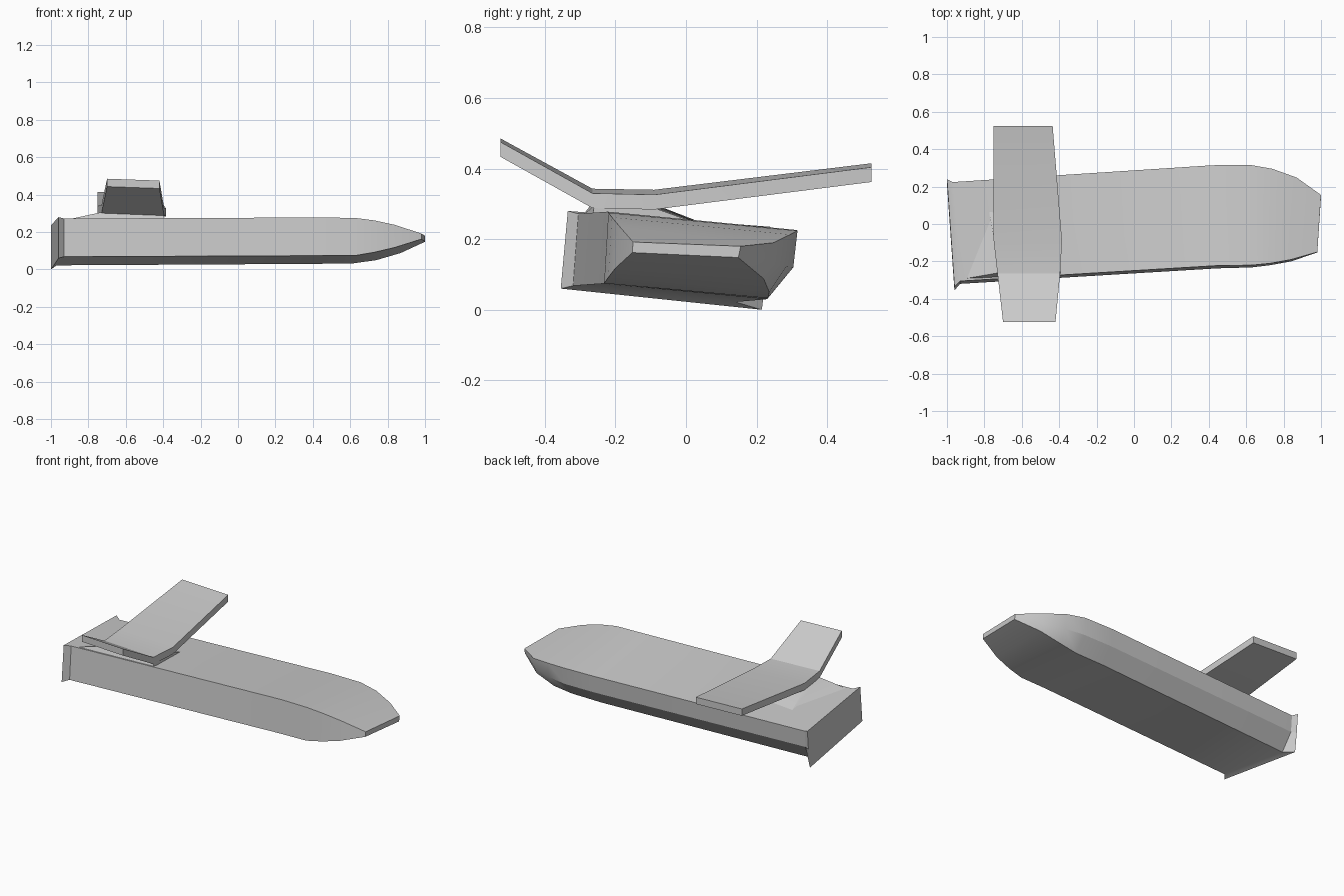
import bpy
import bmesh
from math import radians

cube = bpy.data.objects.get("Cube")
if cube:
    bpy.data.objects.remove(cube, do_unlink=True)

grey = bpy.data.materials.new("plain grey")
grey.use_nodes = True
grey.diffuse_color = (0.6, 0.6, 0.6, 1)
grey.node_tree.nodes["Principled BSDF"].inputs["Base Color"].default_value = (0.6, 0.6, 0.6, 1)


def loft(name, rings):
    """Skin a closed solid through matching rings of points."""
    bm = bmesh.new()
    rows = [[bm.verts.new(p) for p in ring] for ring in rings]
    count = len(rows[0])
    for a, b in zip(rows, rows[1:]):
        for i in range(count):
            j = (i + 1) % count
            bm.faces.new((a[i], a[j], b[j], b[i]))
    bm.faces.new(rows[0])
    bm.faces.new(rows[-1])
    bmesh.ops.recalc_face_normals(bm, faces=bm.faces)
    mesh = bpy.data.meshes.new(name)
    bm.to_mesh(mesh)
    bm.free()
    mesh.materials.append(grey)
    obj = bpy.data.objects.new(name, mesh)
    bpy.context.collection.objects.link(obj)
    bpy.ops.object.select_all(action="DESELECT")
    obj.select_set(True)
    bpy.context.view_layer.objects.active = obj
    bpy.ops.object.shade_smooth_by_angle(angle=radians(25))
    return obj


# Hull: each station has x at its two sides, then (y, z) of the deck edge,
# keel edge, chamfer bottom, chamfer top and far deck edge
stations = [
    (-.96, -1.0, (-.335, .28), (-.355, .06), (.215, .0), (.23, .12), (.24, .235)),
    (-.93, -.97, (-.305, .272), (-.32, .068), (.14, .022), (.215, .12), (.224, .222)),
    (.45, .42, (-.222, .278), (-.237, .074), (.23, .03), (.302, .12), (.314, .226)),
    (.63, .62, (-.22, .275), (-.232, .075), (.232, .033), (.304, .12), (.316, .224)),
    (.73, .74, (-.21, .262), (-.22, .092), (.236, .05), (.284, .122), (.295, .213)),
    (.84, .87, (-.19, .238), (-.2, .118), (.22, .088), (.24, .13), (.248, .19)),
    (.98, 1.0, (-.15, .192), (-.152, .162), (.148, .148), (.151, .16), (.155, .18)),
]
rings = []
for near_x, far_x, *section in stations:
    rings.append([(near_x if i < 2 else far_x, y, z) for i, (y, z) in enumerate(section)])
loft("hull", rings)

# Wing: trailing x, leading x, y, top height at trailing and leading edges
thickness = .042
spans = [
    (-.70, -.42, -.525, .485, .475),
    (-.73, -.395, -.265, .343, .33),
    (-.75, -.385, -.09, .34, .326),
    (-.75, -.435, .525, .415, .404),
]
loft("wing", [
    [(back, y, zb), (front, y, zf), (front, y, zf - thickness), (back, y, zb - thickness)]
    for back, front, y, zb, zf in spans
])

# Low wedge joining the wing to the deck
loft("wing_pylon", [
    [(-.92, -.295, .265), (-.39, -.265, .265), (-.42, .06, .235), (-.78, .1, .225)],
    [(-.73, -.262, .306), (-.4, -.26, .295), (-.4, -.1, .292), (-.745, -.1, .303)],
])
